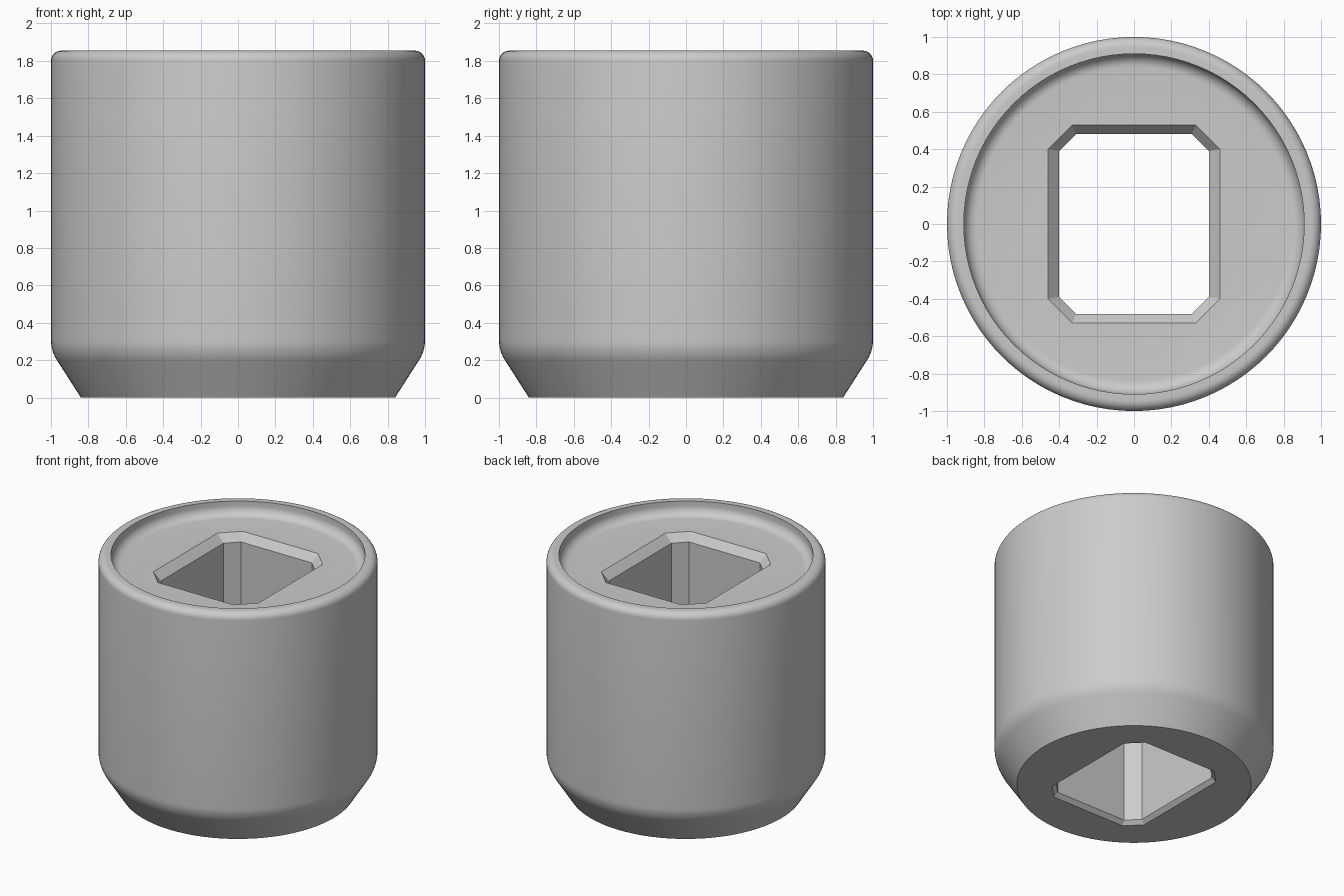
import bpy, bmesh, math

if "Cube" in bpy.data.objects:
    bpy.data.objects.remove(bpy.data.objects["Cube"])

SEGMENTS = 96
HEIGHT = 1.855
FLOOR = 1.75   # level of the recessed top face


def arc(cx, cz, r, start, end, steps=8):
    """Points of a circular arc in the (radius, z) plane, angles in degrees."""
    pts = []
    for i in range(steps + 1):
        a = math.radians(start + (end - start) * i / steps)
        pts.append((cx + r * math.cos(a), cz + r * math.sin(a)))
    return pts


def octagon(x, y, c, z):
    """Rectangle of half sizes x, y with corners cut by c."""
    return [(x, y - c, z), (x - c, y, z), (c - x, y, z), (-x, y - c, z),
            (-x, c - y, z), (c - x, -y, z), (x - c, -y, z), (x, c - y, z)]


def loft(name, rings):
    """Closed solid through rings with equal point counts, bottom to top."""
    bm = bmesh.new()
    loops = [[bm.verts.new(p) for p in ring] for ring in rings]
    n = len(loops[0])
    for a, b in zip(loops, loops[1:]):
        for i in range(n):
            j = (i + 1) % n
            bm.faces.new((a[i], a[j], b[j], b[i]))
    bm.faces.new(loops[0][::-1])
    bm.faces.new(loops[-1])
    bmesh.ops.recalc_face_normals(bm, faces=bm.faces)
    mesh = bpy.data.meshes.new(name)
    bm.to_mesh(mesh)
    bm.free()
    obj = bpy.data.objects.new(name, mesh)
    bpy.context.collection.objects.link(obj)
    return obj


grey = bpy.data.materials.new("plain grey")
grey.diffuse_color = (0.6, 0.6, 0.6, 1)
grey.use_nodes = True
grey.node_tree.nodes["Principled BSDF"].inputs["Base Color"].default_value = grey.diffuse_color

# Turned body: tapered foot, blended shoulder, rounded rim, coved recess
profile = [(0.84, 0)]
profile += arc(0.80, 0.308, 0.20, -34.5, 0)
profile += arc(0.945, HEIGHT - 0.055, 0.055, 0, 90)
profile += [(0.91, HEIGHT)]
profile += arc(0.84, FLOOR + 0.07, 0.07, 0, -90)
turn = [2 * math.pi * i / SEGMENTS for i in range(SEGMENTS)]
body = loft("cylinder_body", [[(r * math.cos(a), r * math.sin(a), z) for a in turn]
                              for r, z in profile])
body.data.materials.append(grey)

# Through hole with chamfered mouths at both ends
cutter = loft("hole_cutter", [
    octagon(0.43, 0.51, 0.11, -0.1),
    octagon(0.43, 0.51, 0.11, 0.0),
    octagon(0.40, 0.48, 0.09, 0.03),
    octagon(0.40, 0.48, 0.09, FLOOR - 0.06),
    octagon(0.46, 0.53, 0.13, FLOOR),
    octagon(0.46, 0.53, 0.13, 2.0)])
cutter.data.materials.append(grey)
cutter.hide_render = True

cut = body.modifiers.new("hole", 'BOOLEAN')
cut.operation = 'DIFFERENCE'
cut.solver = 'EXACT'
cut.object = cutter
bpy.context.view_layer.objects.active = body
body.select_set(True)
bpy.ops.object.modifier_apply(modifier=cut.name)
bpy.data.objects.remove(cutter, do_unlink=True)

# Smooth turned surfaces, crisp hole edges
bpy.ops.object.shade_smooth_by_angle(angle=math.radians(30))
